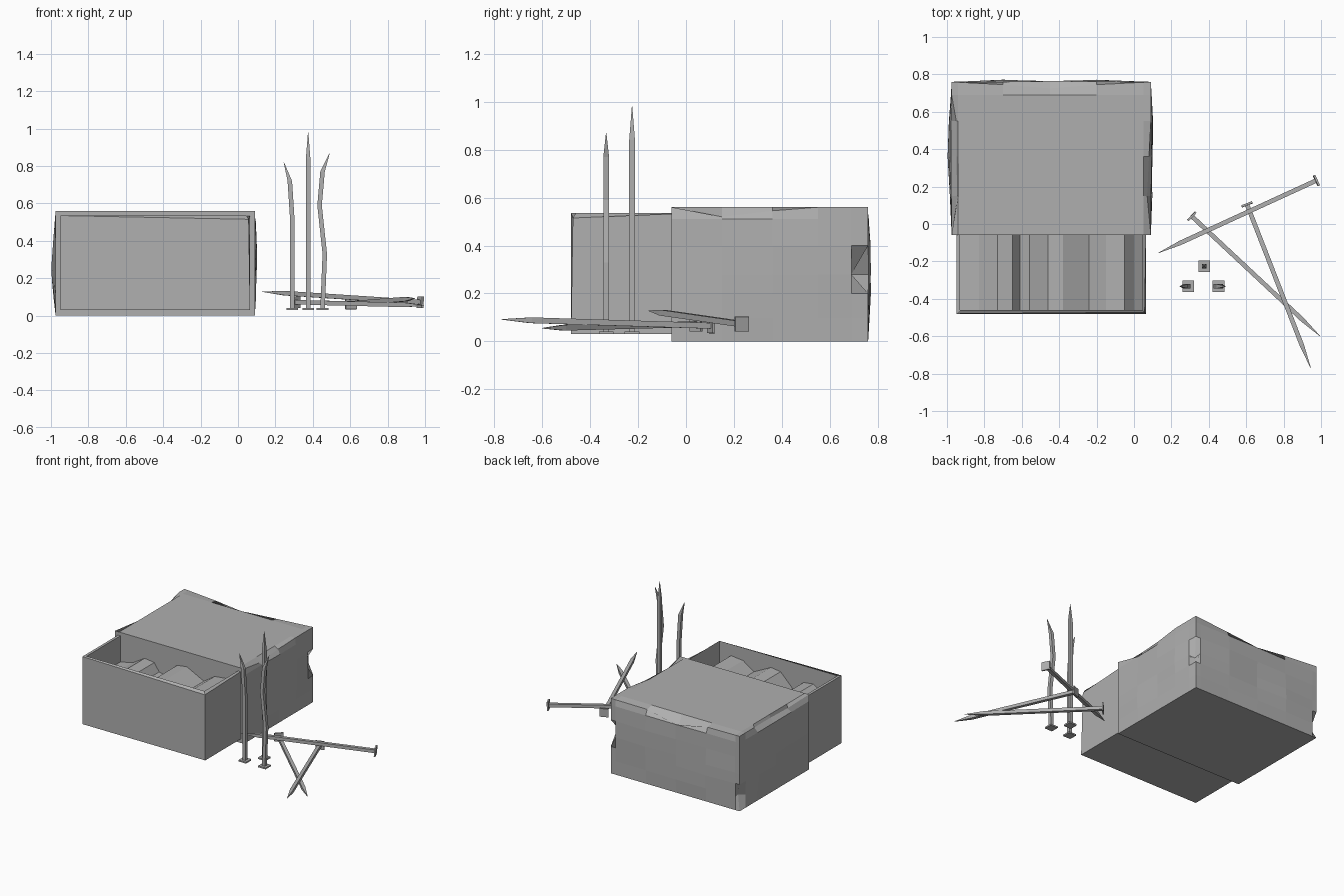
import bpy, bmesh
from math import sin, pi
from mathutils import Vector

cube = bpy.data.objects.get("Cube")
if cube:
    bpy.data.objects.remove(cube, do_unlink=True)

grey = bpy.data.materials.new("plain_grey")
grey.use_nodes = True
grey.diffuse_color = (0.43, 0.43, 0.43, 1)
grey.node_tree.nodes["Principled BSDF"].inputs["Base Color"].default_value = grey.diffuse_color


def finish(bm, name):
    bmesh.ops.recalc_face_normals(bm, faces=bm.faces)
    mesh = bpy.data.meshes.new(name)
    bm.to_mesh(mesh)
    bm.free()
    mesh.materials.append(grey)
    obj = bpy.data.objects.new(name, mesh)
    bpy.context.collection.objects.link(obj)
    return obj


def add_box(bm, low, high):
    low, high = Vector(low), Vector(high)
    verts = bmesh.ops.create_cube(bm, size=1)["verts"]
    for v in verts:
        v.co = (low + high) / 2 + v.co * (high - low)
    return verts


def loft(bm, rings):
    """Skin a list of vertex rings and close both ends."""
    rings = [[bm.verts.new(p) for p in ring] for ring in rings]
    n = len(rings[0])
    for a, b in zip(rings, rings[1:]):
        for i in range(n):
            j = (i + 1) % n
            bm.faces.new((a[i], a[j], b[j], b[i]))
    bm.faces.new(rings[0])
    bm.faces.new(rings[-1])


# Crumpled outer sleeve: a box cut into bands, then bulged and dented
X0, X1, Y0, Y1, H = -0.975, 0.09, -0.06, 0.76, 0.56
bm = bmesh.new()
add_box(bm, (X0, Y0, 0), (X1, Y1, H))
cuts = {0: (-0.94, -0.7, -0.45, -0.2, 0.05),
        1: (0.15, 0.36, 0.55, 0.69),
        2: (0.1, 0.2, 0.28, 0.4, 0.51)}
for axis, places in cuts.items():
    for place in places:
        co, no = Vector(), Vector()
        co[axis], no[axis] = place, 1
        bmesh.ops.bisect_plane(bm, geom=bm.verts[:] + bm.edges[:] + bm.faces[:],
                               plane_co=co, plane_no=no)
for v in bm.verts:
    x, y, z = v.co
    swell = sin(pi * z / H)
    along = sin(pi * (y - Y0) / (Y1 - Y0))
    across = sin(pi * (x - X0) / (X1 - X0))
    if x > X1 - 0.001:
        v.co.x += swell * along * (0.011 + 0.007 * sin(9 * y + 8 * z))
    if x < X0 + 0.001:
        v.co.x -= swell * along * (0.016 + 0.007 * sin(8 * y - 7 * z))
    if y > Y1 - 0.001:
        v.co.y += swell * across * (0.009 + 0.009 * sin(9 * x + 9 * z))
        if z > H - 0.001:
            v.co += Vector((0, -0.02, -0.015)) * across

# Local dents: place, then push
dents = [((X1, Y1, 0.28), (-0.05, -0.07, 0)),
         ((X0, Y1, 0.1), (0.04, -0.04, 0)),
         ((-0.45, Y1, H), (0, -0.015, -0.05)),
         ((X1, 0.15, H), (-0.02, 0, -0.04)),
         ((X0, 0.15, H), (0.03, 0, -0.03)),
         ((X0, 0.55, H), (0.025, 0, -0.02)),
         ((X0, 0.36, H), (0.025, 0, -0.02)),
         ((X1, 0.36, H), (-0.01, 0, -0.015))]
for place, push in dents:
    near = min(bm.verts, key=lambda v: (v.co - Vector(place)).length)
    near.co += Vector(push)
finish(bm, "sleeve")

# Sliding drawer: floor, two sides and a front wall
DX0, DX1, DY0, DZ0, DZ1, T = -0.95, 0.065, -0.48, 0.03, 0.535, 0.02
BACK = 0.0
bm = bmesh.new()
rim = [(DX0, BACK), (DX0, DY0), (DX1, DY0), (DX1, BACK),
       (DX1 - T, BACK), (DX1 - T, DY0 + T), (DX0 + T, DY0 + T), (DX0 + T, BACK)]
low = [bm.verts.new((x, y, DZ0)) for x, y in rim]
top = [bm.verts.new((x, y, DZ1)) for x, y in rim]
for i in range(8):
    j = (i + 1) % 8
    bm.faces.new((low[i], low[j], top[j], top[i]))
for ring in (low, top):
    for a, b in ((0, 7), (1, 6), (2, 5)):
        c, d = (a + 1, b - 1)
        bm.faces.new((ring[a], ring[c], ring[d], ring[b]))
top[2].co += Vector((-0.008, 0.008, -0.02))
add_box(bm, (DX0 + T, DY0 + T, DZ0), (DX1 - T, BACK, DZ0 + T))
finish(bm, "drawer")

# Heaped contents: one wavy profile run along the drawer
profile = [(-0.93, 0.34), (-0.83, 0.36), (-0.73, 0.42), (-0.65, 0.41), (-0.61, 0.35),
           (-0.56, 0.34), (-0.46, 0.44), (-0.38, 0.45), (-0.24, 0.38), (-0.15, 0.44),
           (-0.05, 0.45), (0.0, 0.39), (0.045, 0.36)]
outline = profile + [(DX1 - T, 0.06), (DX0 + T, 0.06)]
bm = bmesh.new()
loft(bm, [[(x, y, z) for x, z in outline] for y in (DY0 + T, BACK)])
finish(bm, "contents")


# Square nails with a flat square head and a tapering point
def nail(name, path):
    path = [Vector(p) for p in path]
    along = (path[-1] - path[0]).normalized()
    if along.z > 0.8:
        along = Vector((0, 0, 1))
        side = Vector((1, 0, 0))
    else:
        side = Vector((0, 0, 1)).cross(along).normalized()
    other = along.cross(side)

    def ring(p, r):
        return [p + side * a * r + other * b * r
                for a, b in ((-1, -1), (1, -1), (1, 1), (-1, 1))]

    bm = bmesh.new()
    radii = [0.012] * (len(path) - 1) + [0.001]
    loft(bm, [ring(p, r) for p, r in zip(path, radii)])
    loft(bm, [ring(path[0], 0.031), ring(path[0] + along * 0.011, 0.031)])
    finish(bm, name)


nail("standing_nail_straight", [(0.375, -0.225, 0.03), (0.375, -0.225, 0.84), (0.375, -0.225, 0.98)])
nail("standing_nail_bent_right", [(0.29, -0.333, 0.03), (0.29, -0.333, 0.52),
                                  (0.277, -0.333, 0.72), (0.245, -0.333, 0.82)])
nail("standing_nail_bent_left", [(0.452, -0.333, 0.03), (0.464, -0.333, 0.33), (0.436, -0.333, 0.59),
                                 (0.452, -0.333, 0.77), (0.49, -0.333, 0.87)])
lying = [((0.98, 0.235, 0.072), (0.13, -0.155, 0.128)),
         ((0.305, 0.045, 0.072), (0.995, -0.6, 0.055)),
         ((0.602, 0.11, 0.065), (0.945, -0.77, 0.092))]
for i, (head, tip) in enumerate(lying, 1):
    head, tip = Vector(head), Vector(tip)
    nail(f"lying_nail_{i}", [head, head.lerp(tip, 0.86), tip])
